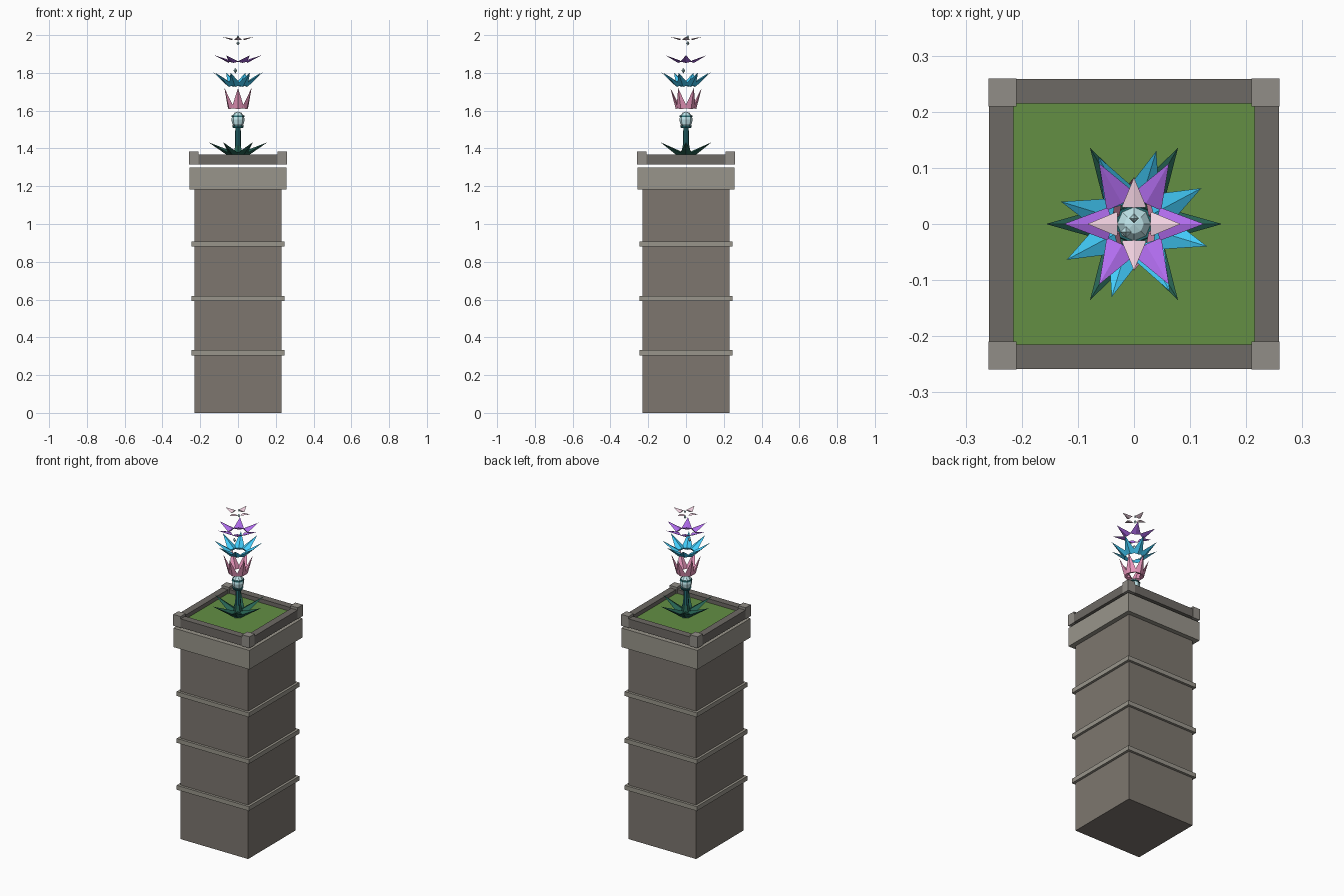
import bpy, bmesh
from math import cos, sin, radians
from mathutils import Matrix, Vector

if "Cube" in bpy.data.objects:
    bpy.data.objects.remove(bpy.data.objects["Cube"])


def material(name, *rgb):
    """Screen colour converted to linear."""
    m = bpy.data.materials.new(name)
    m.diffuse_color = (*[((c + .055) / 1.055) ** 2.4 for c in rgb], 1)
    m.use_nodes = True
    m.node_tree.nodes["Principled BSDF"].inputs["Base Color"].default_value = m.diffuse_color
    return m


STONE = material("stone", .49, .465, .435)
TRIM = material("trim", .60, .585, .545)
RIM = material("rim", .43, .415, .395)
POST = material("post", .57, .555, .53)
GRASS = material("grass", .39, .56, .265)
LEAF = material("leaf", .15, .38, .32)
STEM = material("stem", .15, .42, .44)
BUD = material("bud", .76, .91, .93)
PINK = material("pink", .93, .60, .75)
BLUE = material("blue", .26, .80, .98)
PURPLE = material("purple", .70, .43, .94)
PALE = material("pale_pink", .97, .84, .90)


def finish(name, bm, mat):
    bmesh.ops.recalc_face_normals(bm, faces=bm.faces)
    me = bpy.data.meshes.new(name)
    bm.to_mesh(me)
    bm.free()
    me.materials.append(mat)
    ob = bpy.data.objects.new(name, me)
    bpy.context.collection.objects.link(ob)
    return ob


def box(name, x0, x1, y0, y1, z0, z1, mat):
    bm = bmesh.new()
    bmesh.ops.create_cube(bm, size=1, matrix=Matrix.Translation(
        ((x0 + x1) / 2, (y0 + y1) / 2, (z0 + z1) / 2)) @ Matrix.Diagonal((x1 - x0, y1 - y0, z1 - z0, 1)))
    return finish(name, bm, mat)


def slab(name, h, z0, z1, mat):
    return box(name, -h, h, -h, h, z0, z1, mat)


def cylinder(name, r0, r1, z0, z1, mat, sides=8):
    bm = bmesh.new()
    bmesh.ops.create_cone(bm, cap_ends=True, segments=sides, radius1=r0, radius2=r1,
                          depth=z1 - z0, matrix=Matrix.Translation((0, 0, (z0 + z1) / 2)))
    return finish(name, bm, mat)


def ball(name, x, y, z, r, h, mat, u=4, v=2):
    bm = bmesh.new()
    bmesh.ops.create_uvsphere(bm, u_segments=u, v_segments=v, radius=1,
                              matrix=Matrix.Translation((x, y, z)) @ Matrix.Diagonal((r, r, h, 1)))
    return finish(name, bm, mat)


def petal_ring(name, count, start, base, tip, width, thick, mat):
    """Flattened four-sided spikes; base and tip are (radius, height)."""
    bm = bmesh.new()
    for i in range(count):
        a = radians(start + 360 * i / count)
        out = Vector((cos(a), sin(a), 0))
        p = out * base[0] + Vector((0, 0, base[1]))
        q = out * tip[0] + Vector((0, 0, tip[1]))
        axis = (q - p).normalized()
        side = Vector((-sin(a), cos(a), 0))
        normal = axis.cross(side)
        m = Matrix((side * width, normal * thick, axis * (q - p).length)).transposed().to_4x4()
        m.translation = (p + q) / 2
        bmesh.ops.create_cone(bm, cap_ends=True, segments=4, radius1=1, radius2=0, depth=1, matrix=m)
    return finish(name, bm, mat)


# Pillar with bands and cap
slab("pillar", .23, 0, 1.185, STONE)
for i in range(3):
    z = .305 + .288 * i
    slab("pillar_band", .245, z, z + .027, TRIM)
slab("cap", .258, 1.183, 1.30, TRIM)

# Raised rim with corner posts, and the lawn inside it
for s in (-1, 1):
    a, b = sorted((s * .215, s * .258))
    box("rim_wall_x", -.21, .21, a, b, 1.316, 1.369, RIM)
    box("rim_wall_y", a, b, -.21, .21, 1.316, 1.369, RIM)
    for t in (-1, 1):
        x0, x1 = sorted((s * .209, s * .259))
        y0, y1 = sorted((t * .209, t * .259))
        box("corner_post", x0, x1, y0, y1, 1.314, 1.384, POST)
slab("lawn", .215, 1.316, 1.345, GRASS)

# Stem and bud
cylinder("stem", .018, .014, 1.335, 1.52, STEM)
cylinder("stem_foot", .033, .014, 1.34, 1.43, LEAF, 6)
cylinder("bud_collar", .026, .032, 1.508, 1.522, STEM)
ball("bud", 0, 0, 1.552, .035, .043, BUD, 8, 6)
cylinder("bud_band", .036, .034, 1.566, 1.574, STEM)

# Leaves and floating petal tiers
petal_ring("leaves", 6, 0, (.022, 1.362), (.157, 1.433), .038, .018, LEAF)
petal_ring("pink_petals", 6, 30, (.042, 1.613), (.083, 1.720), .034, .013, PINK)
petal_ring("blue_petals", 8, 28, (.046, 1.736), (.136, 1.802), .034, .012, BLUE)
petal_ring("purple_petals", 6, 0, (.045, 1.86), (.125, 1.893), .030, .008, PURPLE)
petal_ring("pale_petals", 4, 0, (.030, 1.977), (.083, 1.99), .022, .005, PALE)

# Small floating sparks
ball("low_spark", -.014, -.014, 1.812, .01, .015, BUD)
ball("middle_spark", 0, .01, 1.957, .009, .012, BUD)
ball("top_spark", 0, .01, 1.99, .007, .01, BUD)
